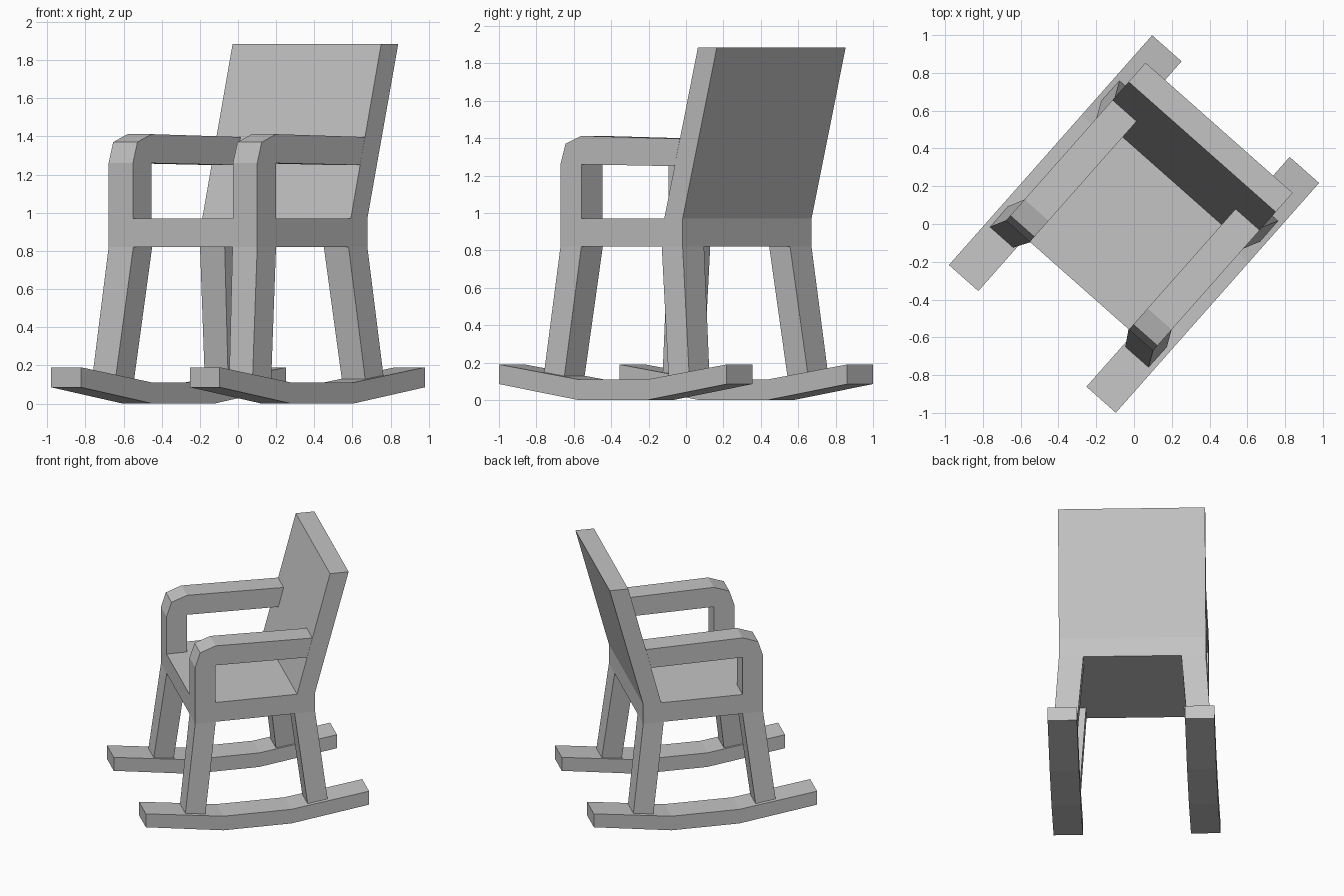
import bpy, bmesh, math

if "Cube" in bpy.data.objects:
    bpy.data.objects.remove(bpy.data.objects["Cube"])

TURN = math.radians(-41.5)      # whole chair is turned about z
SEAT_LOW, SEAT_TOP = 0.82, 0.97

grey = bpy.data.materials.new("plain grey")
grey.diffuse_color = (0.55, 0.55, 0.55, 1)
grey.use_nodes = True
grey.node_tree.nodes["Principled BSDF"].inputs["Base Color"].default_value = grey.diffuse_color


def finish(name, bm):
    bmesh.ops.recalc_face_normals(bm, faces=bm.faces)
    mesh = bpy.data.meshes.new(name)
    bm.to_mesh(mesh)
    bm.free()
    mesh.materials.append(grey)
    ob = bpy.data.objects.new(name, mesh)
    ob.rotation_euler.z = TURN
    bpy.context.collection.objects.link(ob)
    return ob


def loft(name, ring_a, ring_b):
    """Solid between two matching rings of points."""
    bm = bmesh.new()
    a = [bm.verts.new(p) for p in ring_a]
    b = [bm.verts.new(p) for p in ring_b]
    bm.faces.new(a)
    bm.faces.new(b)
    for i in range(len(a)):
        j = (i + 1) % len(a)
        bm.faces.new((a[i], a[j], b[j], b[i]))
    return finish(name, bm)


def side_profile(name, pts, x0, x1):
    """Extrude a (depth, height) profile across the width."""
    return loft(name, [(x0, y, z) for y, z in pts], [(x1, y, z) for y, z in pts])


def rect(x0, x1, y0, y1, z):
    return [(x0, y0, z), (x1, y0, z), (x1, y1, z), (x0, y1, z)]


# Seat slab and leaning backrest
side_profile("seat", [(-0.436, SEAT_LOW), (0.436, SEAT_LOW),
                      (0.436, SEAT_TOP), (-0.436, SEAT_TOP)], -0.52, 0.52)
side_profile("backrest", [(0.305, SEAT_TOP), (0.436, SEAT_TOP),
                          (0.68, 1.885), (0.545, 1.885)], -0.52, 0.52)

# Armrest with its front post, and rocker, as side profiles
arm = [(-0.436, SEAT_TOP), (-0.287, SEAT_TOP), (-0.287, 1.26), (0.378, 1.25),
       (0.416, 1.397), (-0.287, 1.412), (-0.40, 1.37), (-0.436, 1.26)]
rocker = [(-0.812, 0.085), (-0.247, 0), (0.247, 0), (0.812, 0.085),
          (0.812, 0.19), (0.247, 0.11), (-0.247, 0.11), (-0.812, 0.19)]

for side, s in (("left", -1), ("right", 1)):
    side_profile(side + "_armrest", arm, s * 0.35, s * 0.52)
    side_profile(side + "_rocker", rocker, s * 0.382, s * 0.59)
    # Splayed legs sunk slightly into the rockers
    for end, d in (("front", -1), ("rear", 1)):
        loft(f"{side}_{end}_leg",
             rect(s * 0.347, s * 0.52, d * 0.287, d * 0.436, SEAT_LOW),
             rect(s * 0.40, s * 0.563, d * 0.375, d * 0.523, 0.10))
